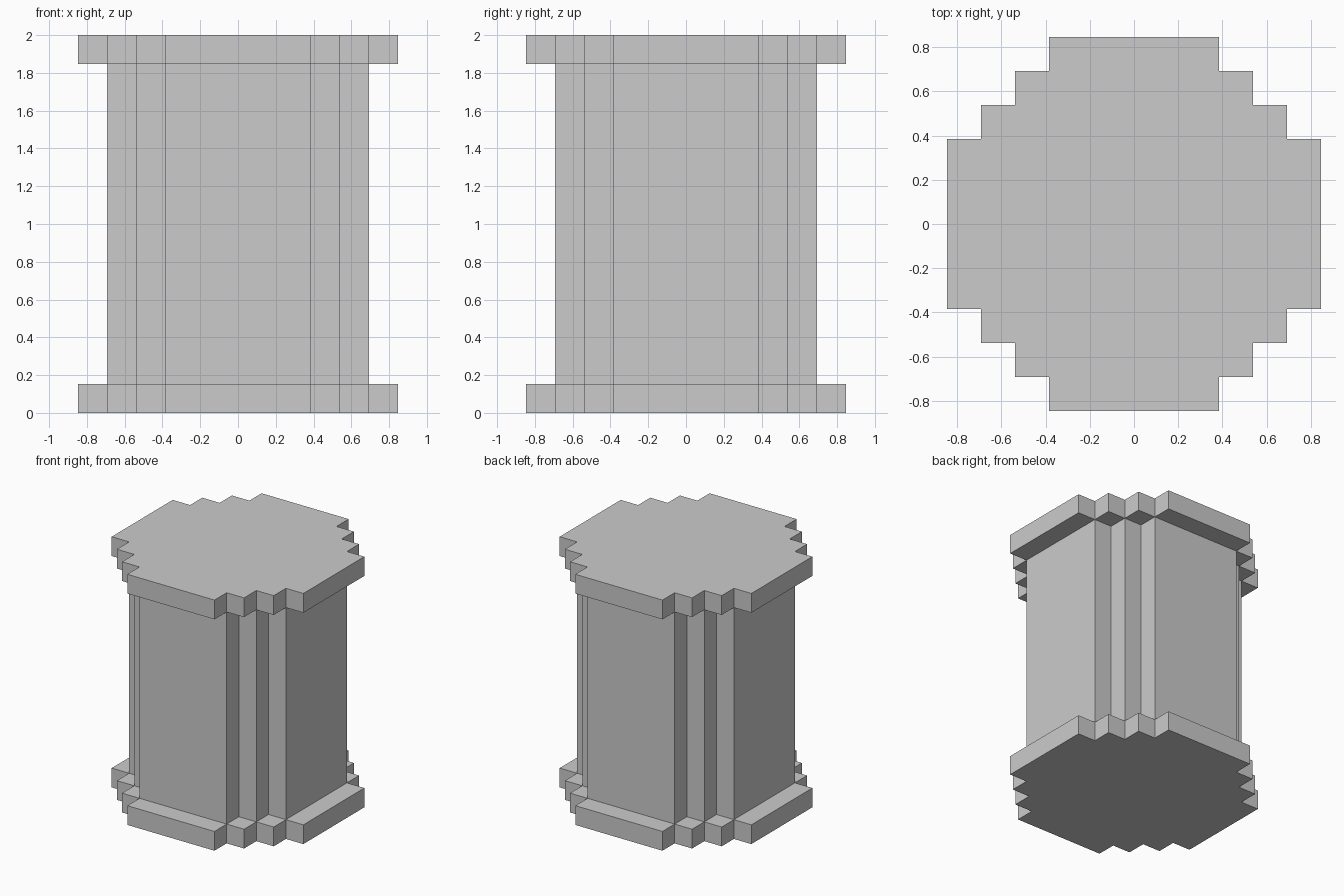
import bpy, bmesh

if "Cube" in bpy.data.objects:
    bpy.data.objects.remove(bpy.data.objects["Cube"])

U = 2 / 13  # one step of the stair-shaped outline


def stepped_outline(steps):
    """Plan outline: flat sides 5 units wide, stair-stepped corners."""
    quarter = []
    for i in range(steps + 1):
        x, y = (2.5 + i) * U, (2.5 + steps - i) * U
        quarter.append((x, y))                # outer corner
        if i < steps:
            quarter.append((x, y - U))        # inner corner
    points = []
    for _ in range(4):                        # repeat clockwise around the centre
        points += quarter
        quarter = [(y, -x) for x, y in quarter]
    return points


def prism(name, steps, z0, z1, capped=True):
    bm = bmesh.new()
    outline = stepped_outline(steps)
    low = [bm.verts.new((x, y, z0)) for x, y in outline]
    high = [bm.verts.new((x, y, z1)) for x, y in outline]
    n = len(outline)
    for i in range(n):
        j = (i + 1) % n
        bm.faces.new((low[i], low[j], high[j], high[i]))
    if capped:
        bm.faces.new(low)
        bm.faces.new(high)
    bmesh.ops.recalc_face_normals(bm, faces=bm.faces)
    mesh = bpy.data.meshes.new(name)
    bm.to_mesh(mesh)
    bm.free()
    obj = bpy.data.objects.new(name, mesh)
    bpy.context.collection.objects.link(obj)
    return obj


# Wide plates at both ends
prism("base_plate", 3, 0, U)
prism("top_plate", 3, 2 - U, 2)
# Narrower column, its ends closed by the plates
prism("column_shaft", 2, U, 2 - U, capped=False)
